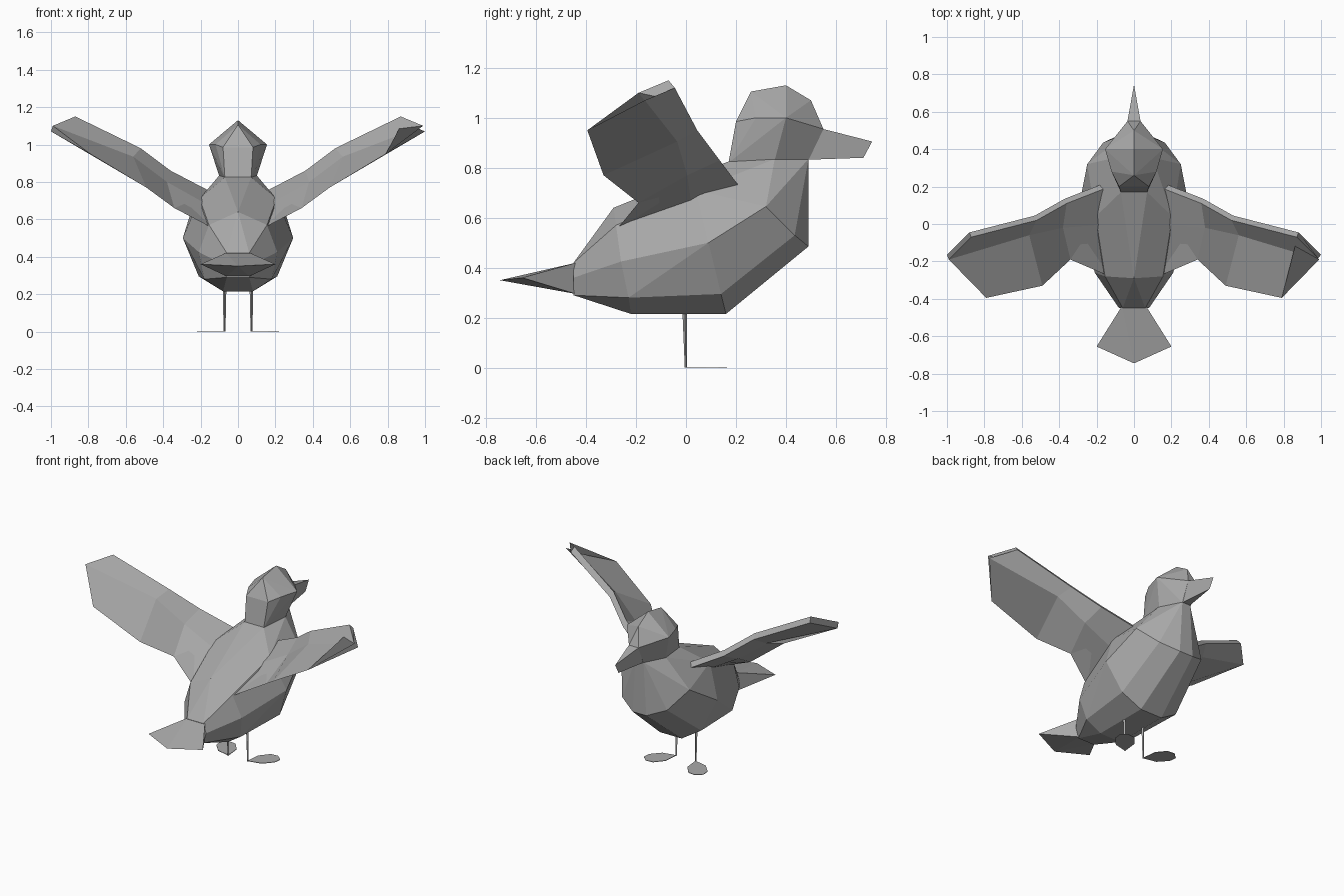
import bpy, bmesh, math
from mathutils import Vector

cube = bpy.data.objects.get("Cube")
if cube:
    bpy.data.objects.remove(cube, do_unlink=True)

grey = bpy.data.materials.new("plain grey")
grey.use_nodes = True
grey.diffuse_color = (0.4, 0.4, 0.4, 1)
grey.node_tree.nodes["Principled BSDF"].inputs["Base Color"].default_value = (0.4, 0.4, 0.4, 1)


def finish(bm, name):
    """Turn a bmesh into a flat shaded grey object."""
    bmesh.ops.recalc_face_normals(bm, faces=bm.faces)
    mesh = bpy.data.meshes.new(name)
    bm.to_mesh(mesh)
    bm.free()
    mesh.materials.append(grey)
    obj = bpy.data.objects.new(name, mesh)
    bpy.context.collection.objects.link(obj)
    return obj


def hull(name, points):
    """Faceted solid from the points of one half, mirrored across x."""
    bm = bmesh.new()
    for x, y, z in points:
        for sx in ({x, -x} if x else {0}):
            bm.verts.new((sx, y, z))
    out = bmesh.ops.convex_hull(bm, input=bm.verts[:])
    loose = [v for v in bm.verts if not v.link_faces]
    bmesh.ops.delete(bm, geom=loose, context="VERTS")
    bmesh.ops.dissolve_limit(bm, angle_limit=math.radians(4), verts=bm.verts[:], edges=bm.edges[:])
    return finish(bm, name)


def loft(name, rings):
    """Skin rings of equal length and cap both ends."""
    bm = bmesh.new()
    loops = [[bm.verts.new(p) for p in ring] for ring in rings]
    for a, b in zip(loops, loops[1:]):
        for i in range(len(a)):
            j = (i + 1) % len(a)
            bm.faces.new((a[i], a[j], b[j], b[i]))
    bm.faces.new(loops[0])
    bm.faces.new(loops[-1])
    return finish(bm, name)


# Body, from the rump to the base of the neck
hull("body", [
    (0.06, -0.45, 0.42), (0.08, -0.45, 0.36), (0.06, -0.45, 0.29),
    (0, -0.29, 0.64), (0.155, -0.28, 0.57), (0.21, -0.26, 0.425),
    (0.18, -0.23, 0.28), (0.08, -0.22, 0.215),
    (0.205, 0.04, 0.71), (0.295, 0.09, 0.5), (0.21, 0.14, 0.295), (0.08, 0.16, 0.215),
    (0.25, 0.32, 0.645), (0.165, 0.435, 0.53), (0.05, 0.49, 0.485),
    (0.07, 0.17, 0.825), (0.1, 0.355, 0.835), (0.03, 0.49, 0.835)])

# Neck and head
hull("head", [
    (0.07, 0.17, 0.82), (0.1, 0.355, 0.83), (0.03, 0.49, 0.83),
    (0.08, 0.2, 0.985), (0.12, 0.28, 1.0), (0.155, 0.4, 1.0),
    (0, 0.26, 1.105), (0, 0.4, 1.13), (0, 0.5, 1.07), (0.035, 0.55, 0.955)])

# Beak
hull("beak", [
    (0.035, 0.55, 0.955), (0.03, 0.48, 0.832), (0, 0.745, 0.905), (0, 0.71, 0.84)])

# Fanned tail
hull("tail", [
    (0.065, -0.44, 0.42), (0.06, -0.44, 0.295), (0.2, -0.655, 0.36), (0, -0.745, 0.35)])

# Wings: leading edge, ridge and trailing edge at each station
stations = [
    ((0.13, 0.2, 0.74), (0.13, 0.0, 0.66), (0.13, -0.28, 0.55)),
    ((0.36, 0.11, 0.86), (0.38, -0.02, 0.8), (0.34, -0.19, 0.66)),
    ((0.52, 0.02, 0.98), (0.56, -0.06, 0.935), (0.49, -0.33, 0.77)),
    ((0.87, -0.07, 1.15), (0.99, -0.19, 1.1), (0.79, -0.395, 0.95))]
under = Vector((0.01, 0.025, -0.03))
for side, word in ((1, "left"), (-1, "right")):
    rings = []
    for lead, ridge, trail in stations:
        lead, ridge, trail = Vector(lead), Vector(ridge), Vector(trail)
        ring = [lead, ridge, trail, ridge + under, lead + under]
        rings.append([(p.x * side, p.y, p.z) for p in ring])
    loft(word + "_wing", rings)

    # Thin leg, tapering downwards
    leg = []
    for r, y, z in ((0.005, 0, 0), (0.01, -0.005, 0.24)):
        leg.append([(side * 0.072 + r * math.cos(k * math.pi / 2),
                     y + r * math.sin(k * math.pi / 2), z) for k in range(4)])
    loft(word + "_leg", leg)

    # Flat webbed foot, turned outwards
    outline = [(0.07, 0), (0.08, 0.1), (0.13, 0.16), (0.18, 0.165), (0.22, 0.13), (0.215, 0.08), (0.16, 0.02)]
    loft(word + "_foot", [[(x * side, y, z) for x, y in outline] for z in (0, 0.003)])
